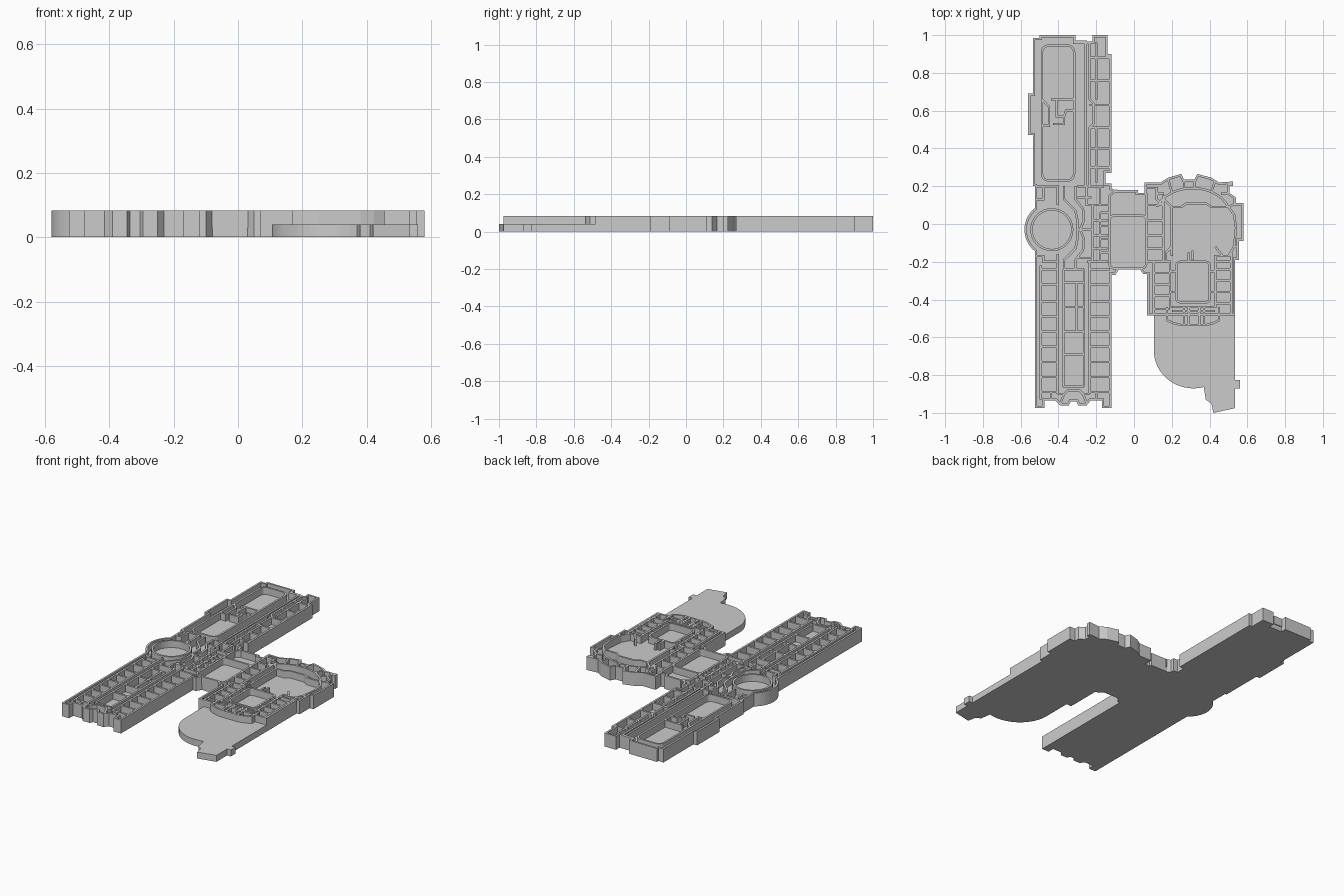
import bpy, bmesh
from math import sin, cos, radians
from mathutils import Vector

FLOOR, TOP, T = 0.04, 0.083, 0.012   # floor level, wall top, wall thickness


def finish(name, bm):
    bmesh.ops.recalc_face_normals(bm, faces=bm.faces)
    me = bpy.data.meshes.new(name)
    bm.to_mesh(me)
    bm.free()
    ob = bpy.data.objects.new(name, me)
    bpy.context.collection.objects.link(ob)
    return ob


def slab(name, pts, z0=0.0, z1=FLOOR):
    bm = bmesh.new()
    f = bm.faces.new([bm.verts.new((x, y, z0)) for x, y in pts])
    ext = bmesh.ops.extrude_face_region(bm, geom=[f])['geom']
    bmesh.ops.translate(bm, vec=(0, 0, z1 - z0),
                        verts=[v for v in ext if isinstance(v, bmesh.types.BMVert)])
    bmesh.ops.triangulate(bm, faces=[f for f in bm.faces if len(f.verts) > 4])
    return finish(name, bm)


def ribbon(bm, pts, left, right, z0):
    """Mitred wall along a path; closed when the first point is repeated."""
    p = [Vector(q) for q in pts]
    closed = (p[0] - p[-1]).length < 1e-5
    if closed:
        p.pop()
    n = len(p)
    rings = []
    for i in range(n):
        a = p[i] - p[i - 1] if (closed or i > 0) else p[1] - p[0]
        b = p[(i + 1) % n] - p[i] if (closed or i < n - 1) else a
        na = Vector((-a.y, a.x)).normalized()
        nb = Vector((-b.y, b.x)).normalized()
        m = (na + nb) / max(0.4, 1 + na.dot(nb))
        l, r = p[i] + m * left, p[i] - m * right
        rings.append([bm.verts.new((q.x, q.y, z)) for q, z in
                      ((l, z0), (r, z0), (r, TOP), (l, TOP))])
    for i in range(n if closed else n - 1):
        s, t = rings[i], rings[(i + 1) % n]
        for k in range(4):
            bm.faces.new((s[k], s[(k + 1) % 4], t[(k + 1) % 4], t[k]))
    if not closed:
        bm.faces.new(rings[0])
        bm.faces.new(rings[-1][::-1])


def walls(name, paths):
    bm = bmesh.new()
    for path in paths:
        ribbon(bm, path, T / 2, T / 2, FLOOR - 0.01)
    return finish(name, bm)


def arc(cx, cy, rx, a0, a1, n=16, ry=None):
    ry = rx if ry is None else ry
    angs = [radians(a0 + (a1 - a0) * i / n) for i in range(n + 1)]
    return [(cx + rx * cos(a), cy + ry * sin(a)) for a in angs]


def rrect(x0, y0, x1, y1, r):
    pts = []
    for cx, cy, a in ((x1 - r, y1 - r, 0), (x0 + r, y1 - r, 90),
                      (x0 + r, y0 + r, 180), (x1 - r, y0 + r, 270)):
        pts += arc(cx, cy, r, a, a + 90, 4)
    return pts + [pts[0]]


def across(x0, x1, ys):
    return [[(x0, y), (x1, y)] for y in ys]


def along(y0, y1, xs):
    return [[(x, y0), (x, y1)] for x in xs]


# Outline of the main deck, clockwise, one stretch at a time
pod = arc(-.435, -.03, .145, 232, 128, 24)
north_arm = [(-.525, .2), (-.535, .2), (-.535, .47), (-.56, .47), (-.56, .69), (-.535, .69),
             (-.535, .985), (-.5, .985), (-.5, 1), (-.31, 1), (-.31, .965), (-.22, .965),
             (-.22, 1), (-.14, 1), (-.14, .9), (-.12, .9), (-.12, .27), (-.15, .27),
             (-.15, .215), (-.12, .215), (-.12, .19), (-.1, .18)]
north_east = [(.02, .18), (.02, .165), (.055, .165), (.055, .22), (.14, .22),
              (.18, .245), (.25, .265), (.265, .235), (.32, .235), (.335, .265),
              (.41, .245), (.45, .22), (.525, .225), (.525, .2), (.505, .2), (.505, .165),
              (.54, .14), (.54, .11), (.58, .11), (.58, -.09), (.555, -.09), (.555, -.19),
              (.535, -.19), (.535, -.485), (.07, -.485), (.07, -.265)]
south_arm = [(.05, -.265), (.03, -.24), (-.08, -.24), (-.1, -.27), (-.12, -.27), (-.12, -.975),
             (-.17, -.975), (-.17, -.935), (-.23, -.935), (-.25, -.96), (-.295, -.96),
             (-.305, -.94), (-.335, -.94), (-.345, -.96), (-.39, -.96), (-.415, -.935),
             (-.475, -.935), (-.475, -.975), (-.525, -.975)]
deck = pod + north_arm + north_east + south_arm
slab("main_deck", deck)
bm = bmesh.new()
ribbon(bm, deck + [deck[0]], 0, T, FLOOR)
finish("outer_wall", bm)

# Low rounded platform to the south-east
slab("round_platform", [(.535, -.485), (.105, -.485)]
     + arc(.315, -.67, .21, 180, 285, 18, .2)
     + [(.38, -.93), (.41, -.95), (.42, -1), (.535, -.975), (.535, -.87), (.56, -.87),
        (.56, -.825), (.535, -.825)])

# North arm: long hall and a row of cells
walls("north_hall_walls", [
    rrect(-.487, .23, -.317, .945, .035),
    [(-.44, .66), (-.317, .66)], [(-.487, .66), (-.45, .62), (-.45, .52), (-.487, .52)],
    [(-.41, .66), (-.41, .57), (-.37, .57), (-.36, .6), (-.317, .6)],
    [(-.37, .57), (-.37, .53), (-.43, .53)],
    [(-.31, .965), (-.255, .965), (-.255, .2)],
    [(-.235, .965), (-.235, .66), (-.215, .64), (-.215, .53), (-.235, .51), (-.235, .2)]])
walls("north_cell_walls", across(-.235, -.126, [.88, .76, .63, .51, .4, .3])
      + along(.96, .66, [-.2]) + along(.51, .22, [-.2]))

# South arm: twin corridors with cells either side
south_cells = [-.24, -.32, -.41, -.49, -.57, -.65, -.73, -.81, -.89]
walls("south_corridor_walls", along(-.2, -.9, [-.405, -.235])
      + along(-.24, -.86, [-.375, -.265]) + along(-.22, -.93, [-.493]))
walls("south_cell_walls", across(-.235, -.126, south_cells)
      + across(-.493, -.405, south_cells)
      + across(-.375, -.265, [-.24, -.31, -.44, -.57, -.69, -.86])
      + along(-.31, -.57, [-.305]))
walls("south_end_walls", [
    [(-.405, -.9), (-.37, -.9), (-.35, -.88), (-.29, -.88), (-.27, -.9), (-.235, -.9)],
    [(-.44, -.89), (-.44, -.935)], [(-.2, -.89), (-.2, -.935)],
    [(-.37, -.9), (-.39, -.95)], [(-.27, -.9), (-.25, -.95)]])

# Round pod on the west side and the lobby next to it
walls("pod_ring_wall", [arc(-.435, -.03, .108, 0, 360, 32)])
walls("lobby_walls", [
    [(-.37, .2), (-.37, .13), (-.34, .1), (-.31, .07), (-.3, .02), (-.3, -.08),
     (-.31, -.13), (-.34, -.16), (-.37, -.19), (-.37, -.24)],
    [(-.31, .2), (-.31, .13), (-.27, .08), (-.265, .02), (-.285, -.03), (-.265, -.08),
     (-.27, -.14), (-.31, -.19), (-.31, -.24)],
    [(-.525, .13), (-.48, .13), (-.48, .2), (-.405, .2), (-.405, .1)],
    [(-.525, -.17), (-.48, -.17), (-.48, -.2), (-.405, -.2), (-.405, -.16)],
    [(-.25, .2), (-.25, .1), (-.22, .1), (-.22, -.2), (-.25, -.2)],
    [(-.525, .2), (-.42, .2)], [(-.3, .2), (-.16, .2)]]
    + across(-.22, -.14, [.1, .02, -.06, -.13, -.2]) + across(-.3, -.225, [.14, -.03, -.18]))

# Central room with side lockers
walls("central_room_walls", [rrect(-.13, -.235, .065, .045, .025),
                             [(-.13, .03), (-.13, .15), (-.09, .18)],
                             [(.065, .03), (.065, .165)], [(-.18, .2), (-.18, .1), (-.13, .1)]])
walls("central_locker_walls", across(-.18, -.13, [.06, -.01, -.08, -.15])
      + across(.065, .155, [.1, .02, -.06, -.13, -.2])
      + along(.15, -.2, [.155]) + along(.06, -.2, [-.18]))

# Eastern hall with curved gallery on its north side
walls("east_hall_walls", [
    [(.2, -.17), (.2, .09), (.25, .09), (.28, .11), (.38, .11), (.41, .09), (.5, .09),
     (.53, .05), (.54, -.02), (.53, -.12), (.5, -.17), (.43, -.17), (.43, -.2)],
    [(.2, -.12), (.17, -.15), (.17, -.2)], [(.29, -.15), (.29, -.2)], [(.31, -.14), (.31, -.19)],
    [(.43, -.12), (.47, -.17)], [(.535, -.12), (.555, -.12)]])
walls("gallery_walls", [arc(.31, .04, .2, 160, 20, 16, .15),
                        [(.055, .19), (.12, .19), (.12, .13), (.155, .1)],
                        [(.18, .24), (.2, .17)], [(.265, .235), (.265, .19)],
                        [(.32, .235), (.32, .19)], [(.43, .23), (.41, .17)],
                        [(.12, .16), (.16, .16)], [(.46, .16), (.505, .165)],
                        [(.2, .09), (.16, .13)], [(.5, .09), (.54, .11)]])

# South-east room, its cells and the curved steps
walls("southeast_room_walls", [rrect(.225, -.415, .4, -.2, .02),
                               [(.1, -.2), (.19, -.2), (.19, -.44), (.43, -.44), (.43, -.2), (.51, -.2)],
                               [(.515, -.15), (.515, -.48)], [(.1, -.45), (.19, -.45)]])
walls("southeast_cell_walls", across(.1, .19, [-.26, -.32, -.38])
      + across(.43, .515, [-.24, -.3, -.36, -.42]) + along(-.2, -.48, [.105])
      + across(.19, .225, [-.25, -.36]) + across(.4, .43, [-.25, -.36]))
steps = [(.175, -.44), (.175, -.51), (.21, -.525), (.25, -.535), (.38, -.535), (.42, -.525),
         (.45, -.51), (.45, -.44)]
walls("curved_step_walls", [steps] + along(-.445, -.535, [.265, .29, .345, .37])
      + across(.2, .43, [-.46]))
